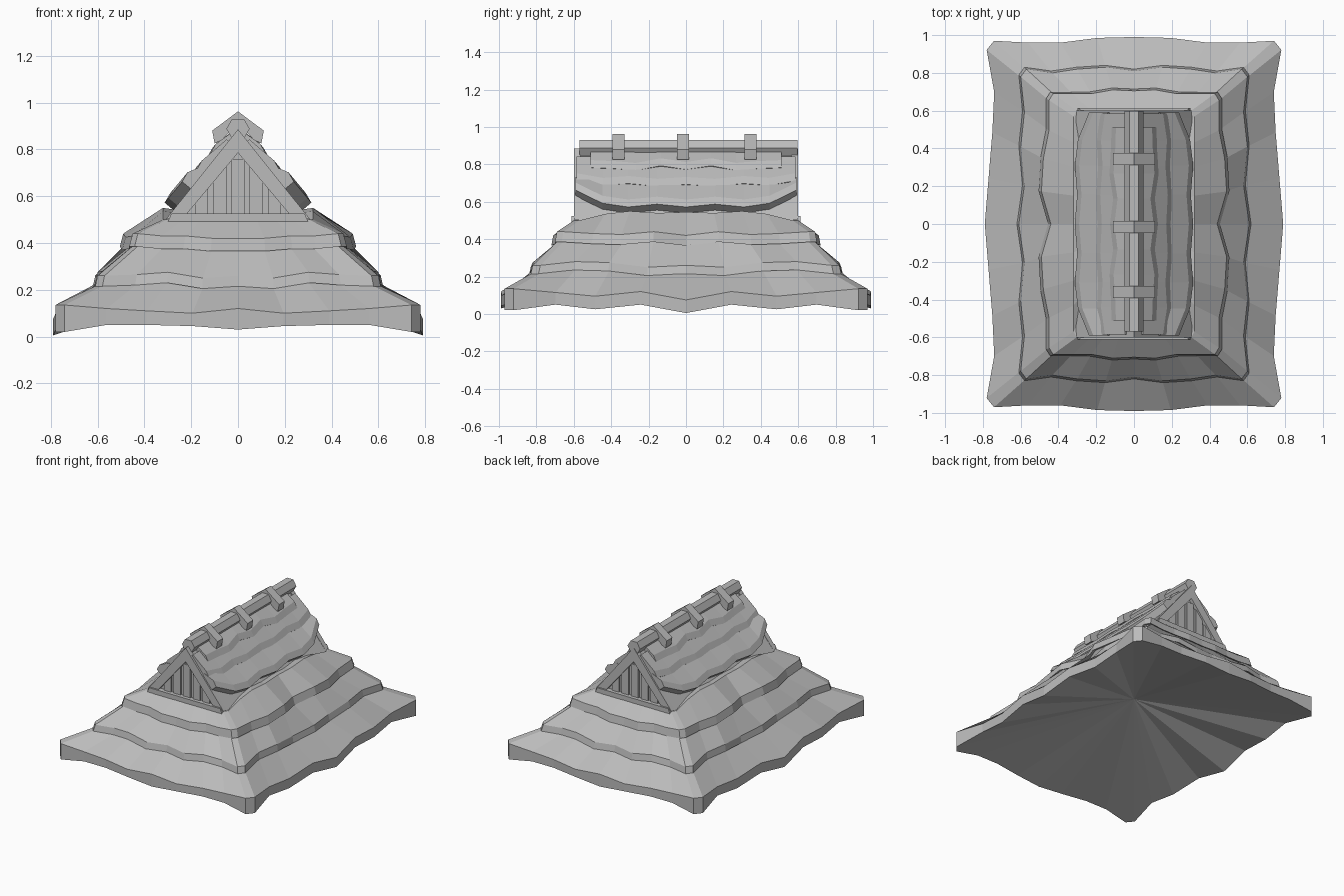
import bpy
import bmesh
from mathutils import Vector

cube = bpy.data.objects.get("Cube")
if cube:
    bpy.data.objects.remove(cube, do_unlink=True)

GREY = (0.5, 0.5, 0.5, 1)
mat = bpy.data.materials.new("plain_grey")
mat.use_nodes = True
mat.diffuse_color = GREY
mat.node_tree.nodes["Principled BSDF"].inputs["Base Color"].default_value = GREY


def finish(name, bm):
    bmesh.ops.recalc_face_normals(bm, faces=bm.faces)
    mesh = bpy.data.meshes.new(name)
    bm.to_mesh(mesh)
    bm.free()
    mesh.materials.append(mat)
    obj = bpy.data.objects.new(name, mesh)
    bpy.context.collection.objects.link(obj)
    return obj


def bridge(bm, a, b):
    n = len(a)
    for i in range(n):
        bm.faces.new((a[i], a[(i + 1) % n], b[(i + 1) % n], b[i]))


def prism(name, profile, y0, y1):
    """Extrude an (x, z) outline along y."""
    bm = bmesh.new()
    ends = [[bm.verts.new((x, y, z)) for x, z in profile] for y in (y0, y1)]
    bridge(bm, *ends)
    for end in ends:
        bm.faces.new(end)
    return finish(name, bm)


# Uneven thatch: half-side patterns, listed from corner to middle
STEPS = (0.95, 0.72, 0.5, 0.25, 0)


def full(pattern):
    return list(pattern) + list(pattern[-2::-1])


T = [-t for t in STEPS] + list(STEPS[-2::-1])


def ring(bm, hx, hy, z, side, front, side_z, front_z):
    side, front, side_z, front_z = map(full, (side, front, side_z, front_z))
    pts = [(t * hx, -hy - o, z + w) for t, o, w in zip(T, front, front_z)]
    pts += [(hx + o, t * hy, z + w) for t, o, w in zip(T, side, side_z)]
    pts += [(-t * hx, hy + o, z + w) for t, o, w in zip(T, front, front_z)]
    pts += [(-hx - o, -t * hy, z + w) for t, o, w in zip(T, side, side_z)]
    return [bm.verts.new(p) for p in pts]


FLAT = (0,) * 5
EAVE = ((0, -.04, -.03, -.01, .01), (0, -.01, -.01, .015, .02),
        (-.02, .01, -.015, .01, -.035), (-.02, .01, .01, .005, -.01))
EAVE_TOP = (EAVE[0], EAVE[1], (.015, -.005, -.025, 0, -.045), (.015, 0, -.01, -.02, 0))
MIDDLE = ((0, -.02, 0, -.02, .01), (0, -.02, 0, .01, -.01),
          (0, .02, .015, -.01, 0), (0, .005, .015, -.01, 0))
UPPER = ((0, 0, .03, .04, -.01), (0, 0, 0, .02, .015),
         (.01, 0, -.005, .01, -.01), (.01, 0, 0, -.01, -.01))
TOP = (FLAT, FLAT, (0, .035, .05, .04, .045), FLAT)

# Hipped lower roof: three stacked thatch courses over a hollow underside
bm = bmesh.new()
levels = [
    (.78, .97, .04, EAVE), (.78, .97, .12, EAVE_TOP),
    (.59, .81, .225, MIDDLE), (.61, .83, .215, MIDDLE), (.60, .82, .26, MIDDLE),
    (.44, .68, .385, UPPER), (.465, .70, .375, UPPER), (.45, .69, .43, UPPER),
    (.32, .60, .50, TOP),
]
rings = [ring(bm, hx, hy, z, *waves) for hx, hy, z, waves in levels]
for lower, upper in zip(rings, rings[1:]):
    bridge(bm, lower, upper)
for loop, z in ((rings[0], .27), (rings[-1], .5)):
    hub = bm.verts.new((0, 0, z))
    for i, v in enumerate(loop):
        bm.faces.new((v, loop[(i + 1) % len(loop)], hub))
finish("lower_thatch", bm)

# Gabled core of the upper roof
APEX, PITCH = .87, 1.2
prism("gable_core", [(-.33, .474), (.33, .474), (0, APEX)], -.575, .575)

# Overlapping thatch courses on both upper slopes
NORMAL = Vector((PITCH, 0, 1)).normalized()


def on_slope(z, y, lift):
    return Vector(((APEX - z) / PITCH, y, z)) + NORMAL * lift


def slope_course(name, z_low, z_high, half_y, wave, ends, thick):
    for sign, label in ((1, "left"), (-1, "right")):
        bm = bmesh.new()
        loops = []
        for t, w, e in zip(T, full(wave), full(ends)):
            y = half_y * t / STEPS[0]
            low = z_low + w + e
            corners = ((low, -.01), (low, thick), (low + .035, thick + .008),
                       (z_high, .02), (z_high, -.01))
            loops.append([bm.verts.new(on_slope(z, y, h)) for z, h in corners])
        for a, b in zip(loops, loops[1:]):
            bridge(bm, a, b)
        bm.faces.new(loops[0])
        bm.faces.new(loops[-1])
        for v in bm.verts:
            v.co.x *= sign
        finish(f"{name}_{label}", bm)


slope_course("low_course", .54, .72, .59, (0, .01, 0, .015, 0), (.09, .01, 0, 0, 0), .05)
slope_course("mid_course", .665, .83, .585, (.01, 0, .01, -.005, .005), (.015, 0, 0, 0, 0), .035)
slope_course("ridge_course", .75, .865, .51, (.01, .005, -.005, .02, 0), FLAT, .035)

# Timber gable at each end: rake boards, sill and vertical slats
for sign, label in ((-1, "front"), (1, "back")):
    for side, hand in ((1, "left"), (-1, "right")):
        rake = [(0, .885), (.305, .505), (.235, .505), (0, .785)]
        prism(f"{label}_rake_board_{hand}", [(side * x, z) for x, z in rake],
              sign * .565, sign * .6)
    prism(f"{label}_sill", [(-.3, .49), (.3, .49), (.285, .525), (-.285, .525)],
          sign * .56, sign * .612)
    for i in range(-2, 3):
        a, b = i * .078 - .028, i * .078 + .028
        prism(f"{label}_slat_{i + 3}",
              [(a, .5), (b, .5), (b, .79 - 1.15 * abs(b)), (a, .79 - 1.15 * abs(a))],
              sign * .57, sign * .587)

# Ridge pole with three saddle clips
prism("ridge_pole", [(-.025, .93), (.025, .93), (.05, .888), (.025, .845),
                     (-.025, .845), (-.05, .888)], -.57, .597)
half = [(.11, .88), (.1, .825), (.07, .84), (.03, .88)]
clip = [(0, .962)] + half + [(0, .9)] + [(-x, z) for x, z in reversed(half)]
for i, y in enumerate((-.36, -.015, .345)):
    prism(f"ridge_clip_{i + 1}", clip, y - .032, y + .032)
